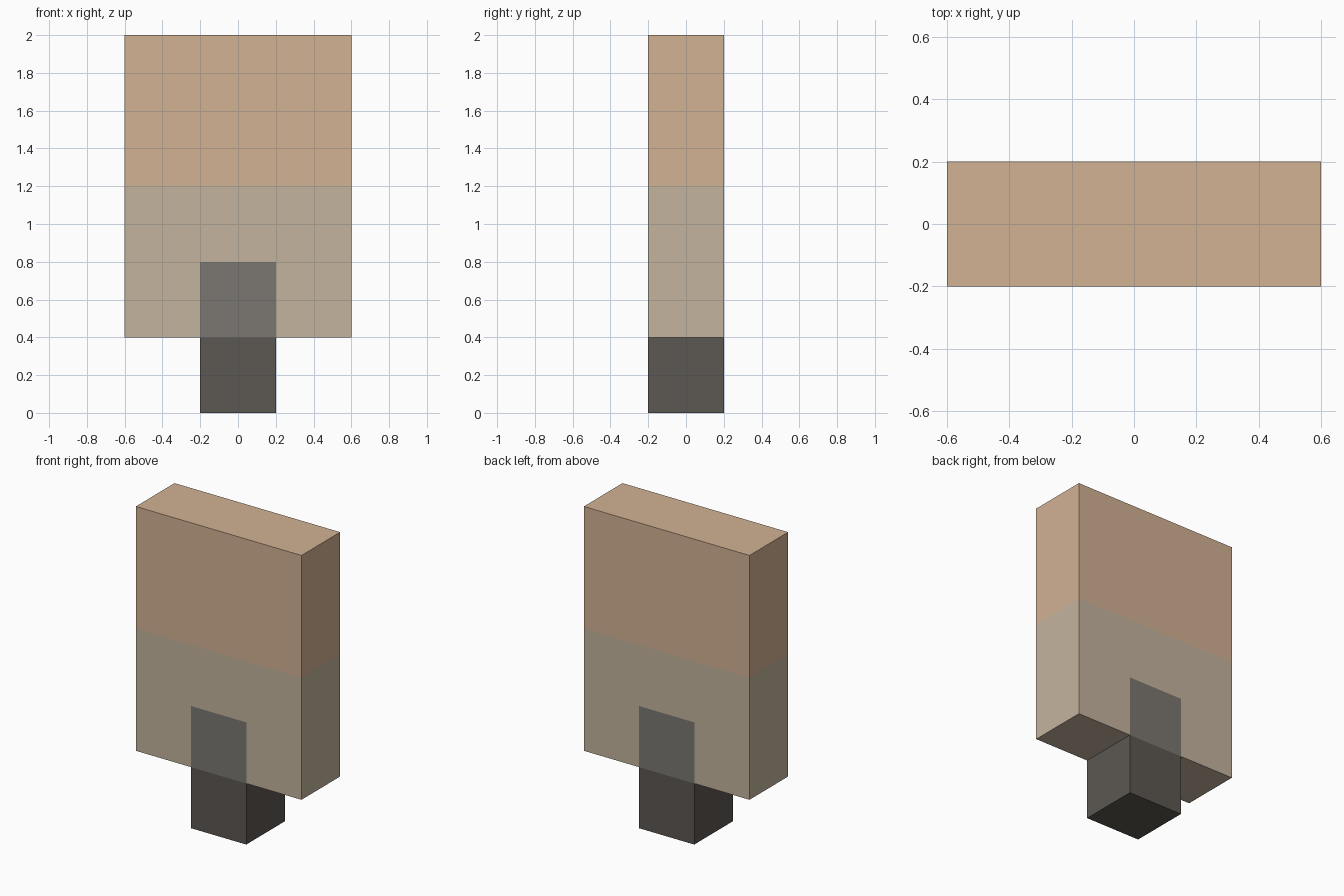
import bpy, bmesh
from mathutils import Vector

if "Cube" in bpy.data.objects:
    bpy.data.objects.remove(bpy.data.objects["Cube"])

CELL = 0.4  # block edge length

# Blocks of each part as (column, row), one block deep; sRGB colours
PARTS = {
    "upper_body": ([(x, z) for x in (-1, 0, 1) for z in (3, 4)], (210, 178, 148)),
    "lower_body": ([(-1, 1), (1, 1), (-1, 2), (0, 2), (1, 2)], (196, 180, 157)),
    "stem_top": ([(0, 1)], (123, 119, 113)),
    "stem_base": ([(0, 0)], (92, 87, 81)),
}
FILLED = {c for cells, _ in PARTS.values() for c in cells}


def linear(v):
    v /= 255
    return v / 12.92 if v <= 0.04045 else ((v + 0.055) / 1.055) ** 2.4


def build_part(name, cells, rgb):
    bm = bmesh.new()
    for x, z in cells:
        centre = Vector((x, 0, z + 0.5)) * CELL
        for axis in range(3):
            for sign in (-1, 1):
                n = Vector((0, 0, 0))
                n[axis] = sign
                # Skip faces hidden against a neighbouring block
                if axis != 1 and (x + int(n.x), z + int(n.z)) in FILLED:
                    continue
                u = Vector((0, 0, 0))
                u[(axis + 1) % 3] = 1
                v = n.cross(u)
                quad = [n + u + v, n - u + v, n - u - v, n + u - v]
                bm.faces.new([bm.verts.new(centre + q * CELL / 2) for q in quad])
    bmesh.ops.remove_doubles(bm, verts=bm.verts, dist=1e-4)
    mesh = bpy.data.meshes.new(name)
    bm.to_mesh(mesh)
    bm.free()
    mat = bpy.data.materials.new(name + "_colour")
    mat.diffuse_color = (*[linear(c) for c in rgb], 1)
    mat.use_nodes = True
    mat.node_tree.nodes["Principled BSDF"].inputs["Base Color"].default_value = mat.diffuse_color
    mesh.materials.append(mat)
    bpy.context.collection.objects.link(bpy.data.objects.new(name, mesh))


for part, (cells, rgb) in PARTS.items():
    build_part(part, cells, rgb)
